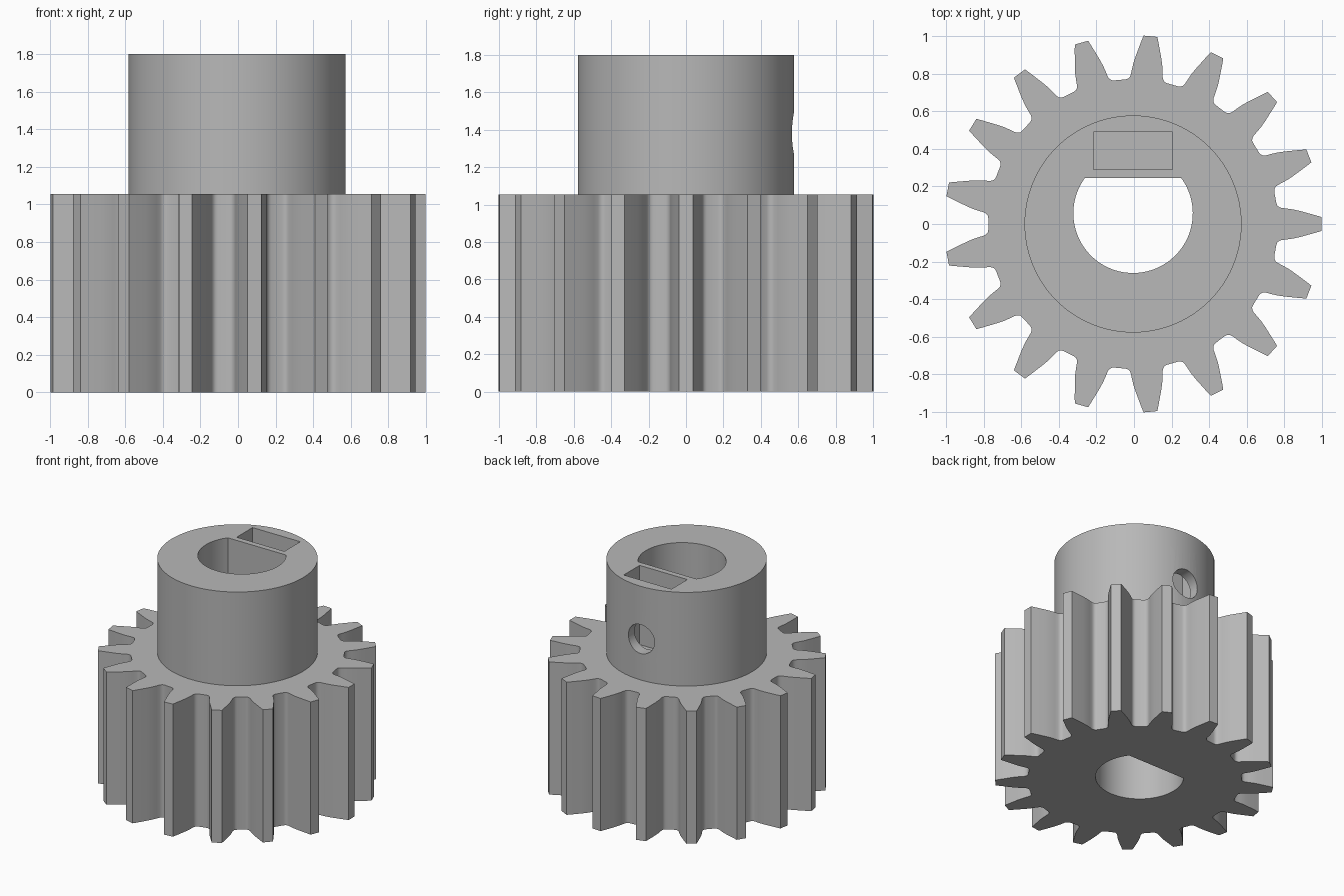
import bpy, bmesh, math
from mathutils import Matrix, Vector

cube = bpy.data.objects.get("Cube")
if cube:
    bpy.data.objects.remove(cube, do_unlink=True)

CX = -0.005                     # shaft axis in x
TEETH = 17
GEAR_TOP, HUB_TOP = 1.055, 1.8
HUB_R = 0.578
BORE_R, BORE_Y, FLAT_Y = 0.318, 0.057, 0.245
SCREW_R, SCREW_Z = 0.115, 1.38

gray = bpy.data.materials.new("plain gray")
gray.use_nodes = True
color = (0.48, 0.48, 0.48, 1)
gray.diffuse_color = color
gray.node_tree.nodes["Principled BSDF"].inputs["Base Color"].default_value = color


def prism(name, outline, z0, z1):
    """Extrude a closed xy outline from z0 to z1."""
    bm = bmesh.new()
    base = bm.faces.new([bm.verts.new((x, y, z0)) for x, y in outline])
    new = bmesh.ops.extrude_face_region(bm, geom=[base])["geom"]
    verts = [v for v in new if isinstance(v, bmesh.types.BMVert)]
    bmesh.ops.translate(bm, verts=verts, vec=(0, 0, z1 - z0))
    bmesh.ops.recalc_face_normals(bm, faces=bm.faces)
    mesh = bpy.data.meshes.new(name)
    bm.to_mesh(mesh)
    bm.free()
    mesh.materials.append(gray)
    obj = bpy.data.objects.new(name, mesh)
    bpy.context.collection.objects.link(obj)
    return obj


def arc(radius, start, end, steps, cy=0.0):
    return [(CX + radius * math.cos(start + (end - start) * i / steps),
             cy + radius * math.sin(start + (end - start) * i / steps))
            for i in range(steps + 1)]


def cut(obj, cutter):
    mod = obj.modifiers.new("cut", "BOOLEAN")
    mod.operation, mod.solver, mod.object = "DIFFERENCE", "EXACT", cutter
    bpy.context.view_layer.objects.active = obj
    bpy.ops.object.modifier_apply(modifier=mod.name)


# Tooth flank as (radial distance, half width), root fillet to tip
flank = [(0.763, 0.112), (0.768, 0.099), (0.778, 0.09), (0.792, 0.085),
         (0.82, 0.082), (0.855, 0.077), (0.89, 0.069), (0.93, 0.058),
         (0.97, 0.047), (1.004, 0.037)]
tooth = [(r, -w) for r, w in flank] + [(r, w) for r, w in reversed(flank)]
gear_outline = []
for i in range(TEETH):
    turn = Matrix.Rotation(math.tau * i / TEETH, 2)
    for point in tooth:
        p = turn @ Vector(point)
        gear_outline.append((p.x + CX, p.y))
gear = prism("gear_teeth", gear_outline, 0, GEAR_TOP)

# Round hub on top of the gear
hub = prism("hub", arc(HUB_R, 0, math.tau, 96)[:-1], GEAR_TOP, HUB_TOP)

# D-shaped shaft bore through both parts
flat = math.asin((FLAT_Y - BORE_Y) / BORE_R)
bore = prism("bore_cutter", arc(BORE_R, math.pi - flat, math.tau + flat, 72, BORE_Y), -0.2, 2)

# Nut slot beside the flat
slot = prism("nut_slot_cutter", [(CX - 0.21, 0.29), (CX + 0.21, 0.29),
                                 (CX + 0.21, 0.49), (CX - 0.21, 0.49)], 1.17, 2)

# Set screw hole from the back of the hub into the bore
screw = prism("screw_hole_cutter", arc(SCREW_R, 0, math.tau, 40)[:-1], -0.8, -0.15)
screw.data.transform(Matrix.Translation((0, 0, SCREW_Z)) @ Matrix.Rotation(math.pi / 2, 4, "X"))

cut(gear, bore)
for cutter in (bore, slot, screw):
    cut(hub, cutter)
for cutter in (bore, slot, screw):
    bpy.data.objects.remove(cutter, do_unlink=True)

# Smooth walls with sharp rims
for obj in (gear, hub):
    bpy.ops.object.select_all(action="DESELECT")
    obj.select_set(True)
    bpy.context.view_layer.objects.active = obj
    bpy.ops.object.shade_smooth_by_angle(angle=math.radians(32))
